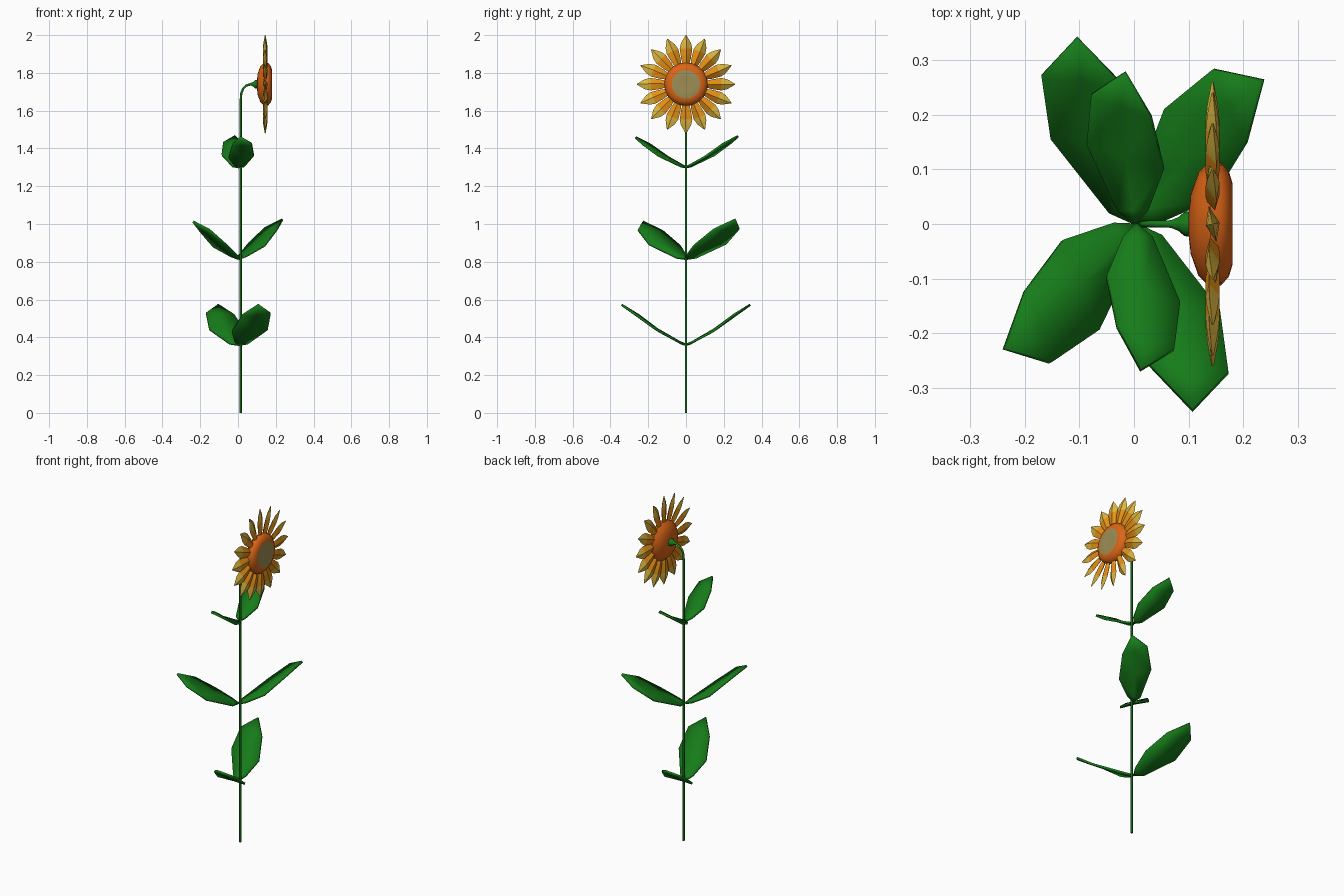
import bpy, bmesh, math
from mathutils import Matrix, Vector

if "Cube" in bpy.data.objects:
    bpy.data.objects.remove(bpy.data.objects["Cube"])


def material(name, rgb):
    m = bpy.data.materials.new(name)
    m.diffuse_color = (*rgb, 1)
    m.use_nodes = True
    m.node_tree.nodes["Principled BSDF"].inputs["Base Color"].default_value = m.diffuse_color
    return m


GREEN = material("leaf green", (0.008, 0.2, 0.01))
ORANGE = material("deep orange", (0.72, 0.13, 0.008))
AMBER = material("petal amber", (0.82, 0.29, 0.008))
YELLOW = material("petal yellow", (0.72, 0.47, 0.05))
SEED = material("seed tan", (0.34, 0.27, 0.09))


def finish(bm, name, mats, angle):
    bmesh.ops.recalc_face_normals(bm, faces=bm.faces)
    mesh = bpy.data.meshes.new(name)
    bm.to_mesh(mesh)
    bm.free()
    for m in mats:
        mesh.materials.append(m)
    ob = bpy.data.objects.new(name, mesh)
    bpy.context.collection.objects.link(ob)
    bpy.ops.object.select_all(action='DESELECT')
    ob.select_set(True)
    bpy.context.view_layer.objects.active = ob
    bpy.ops.object.shade_smooth_by_angle(angle=math.radians(angle))
    return ob


def skin(bm, rings):
    """Join rings of equal size into a closed capped body."""
    loops = [[bm.verts.new(p) for p in r] for r in rings]
    n = len(loops[0])
    for a, b in zip(loops, loops[1:]):
        for i in range(n):
            j = (i + 1) % n
            bm.faces.new((a[i], a[j], b[j], b[i]))
    bm.faces.new(loops[0])
    bm.faces.new(loops[-1])


# Stem: a thin tube that bends forward and flares into the calyx
path = [(0.015, 0, 0.006), (0.015, 0.8, 0.006), (0.015, 1.66, 0.006),
        (0.017, 1.69, 0.006), (0.026, 1.715, 0.006), (0.044, 1.733, 0.006),
        (0.068, 1.74, 0.007), (0.082, 1.74, 0.013), (0.092, 1.74, 0.022),
        (0.108, 1.74, 0.024)]
rings = []
for k, (x, z, r) in enumerate(path):
    a, b = path[max(k - 1, 0)], path[min(k + 1, len(path) - 1)]
    t = Vector((b[0] - a[0], 0, b[1] - a[1])).normalized()
    side = Vector((0, 1, 0))
    up = t.cross(side)
    rings.append([Vector((x, 0, z)) + r * (math.cos(q) * side + math.sin(q) * up)
                  for q in (math.tau * i / 8 for i in range(8))])
bm = bmesh.new()
skin(bm, rings)
finish(bm, "stem", [GREEN], 50)

# Leaves: three pairs of broad blades; rows run left edge, midrib, right edge
LEAF_ROWS = [
    ((0.10, 0.11, 0.02), (0.10, 0.01, 0.04), (0.09, -0.09, 0.05)),
    ((0.55, 0.28, 0.23), (0.45, 0.03, 0.23), (0.35, -0.21, 0.20)),
    ((0.86, 0.23, 0.46), (0.78, 0.04, 0.44), (0.69, -0.15, 0.44)),
]


def leaf(name, z, azimuth, length):
    bm = bmesh.new()
    rows = [[bm.verts.new(p) for p in row] for row in LEAF_ROWS]
    base, tip = bm.verts.new((0, 0, 0)), bm.verts.new((0.99, 0, 0.59))
    for i in (0, 1):
        bm.faces.new((base, rows[0][i + 1], rows[0][i]))
        bm.faces.new((tip, rows[-1][i], rows[-1][i + 1]))
        for a, b in zip(rows, rows[1:]):
            bm.faces.new((a[i], a[i + 1], b[i + 1], b[i]))
    bm.transform(Matrix.Translation((0.003, 0, z))
                 @ Matrix.Rotation(math.radians(azimuth), 4, 'Z')
                 @ Matrix.Scale(length, 4))
    ob = finish(bm, name, [GREEN], 50)
    mod = ob.modifiers.new("thickness", 'SOLIDIFY')
    mod.thickness = 0.012
    mod.offset = 0


for name, z, azimuth, length in [
        ("lower_leaf_back", 0.36, 107.5, 0.36), ("lower_leaf_front", 0.36, 287, 0.36),
        ("middle_leaf_back", 0.815, 48.5, 0.355), ("middle_leaf_front", 0.815, 223.5, 0.335),
        ("upper_leaf_back", 1.30, 94, 0.28), ("upper_leaf_front", 1.30, 272, 0.27)]:
    leaf(name, z, azimuth, length)

# Flower disc: a turned cushion with the seed patch on its front
HEAD = Vector((0.14, 0, 1.74))
profile = [(0.100, 0.02), (0.104, 0.055), (0.118, 0.095), (0.140, 0.116),
           (0.160, 0.112), (0.174, 0.096), (0.180, 0.076), (0.178, 0.04)]
bm = bmesh.new()
skin(bm, [[(x, r * math.cos(q), HEAD.z + r * math.sin(q))
           for q in (math.tau * i / 20 for i in range(20))] for x, r in profile])
for f in bm.faces:
    c = f.calc_center_median()
    if c.x > 0.17 and math.hypot(c.y, c.z - HEAD.z) < 0.075:
        f.material_index = 1
finish(bm, "flower_disc", [ORANGE, SEED], 40)

# Petals: sixteen ridged blades, amber near the disc and yellow at the tip
PETAL = [(0.095, 0.014, 0.008), (0.135, 0.026, 0.013), (0.188, 0.034, 0.013),
         (0.218, 0.027, 0.010), (0.260, 0.002, 0.002)]
COUNT = 16
for n in range(COUNT):
    bm = bmesh.new()
    skin(bm, [[(t, 0, r), (0, w, r), (-t, 0, r), (0, -w, r)] for r, w, t in PETAL])
    for f in bm.faces:
        f.material_index = int(f.calc_center_median().z > 0.188)
    twist = Matrix.Rotation(math.radians(12), 4, 'Z')
    spin = Matrix.Rotation(math.tau * n / COUNT, 4, 'X')
    bm.transform(Matrix.Translation(HEAD + Vector((0.004, 0, 0))) @ spin @ twist)
    finish(bm, f"petal_{n + 1}", [AMBER, YELLOW], 35)
